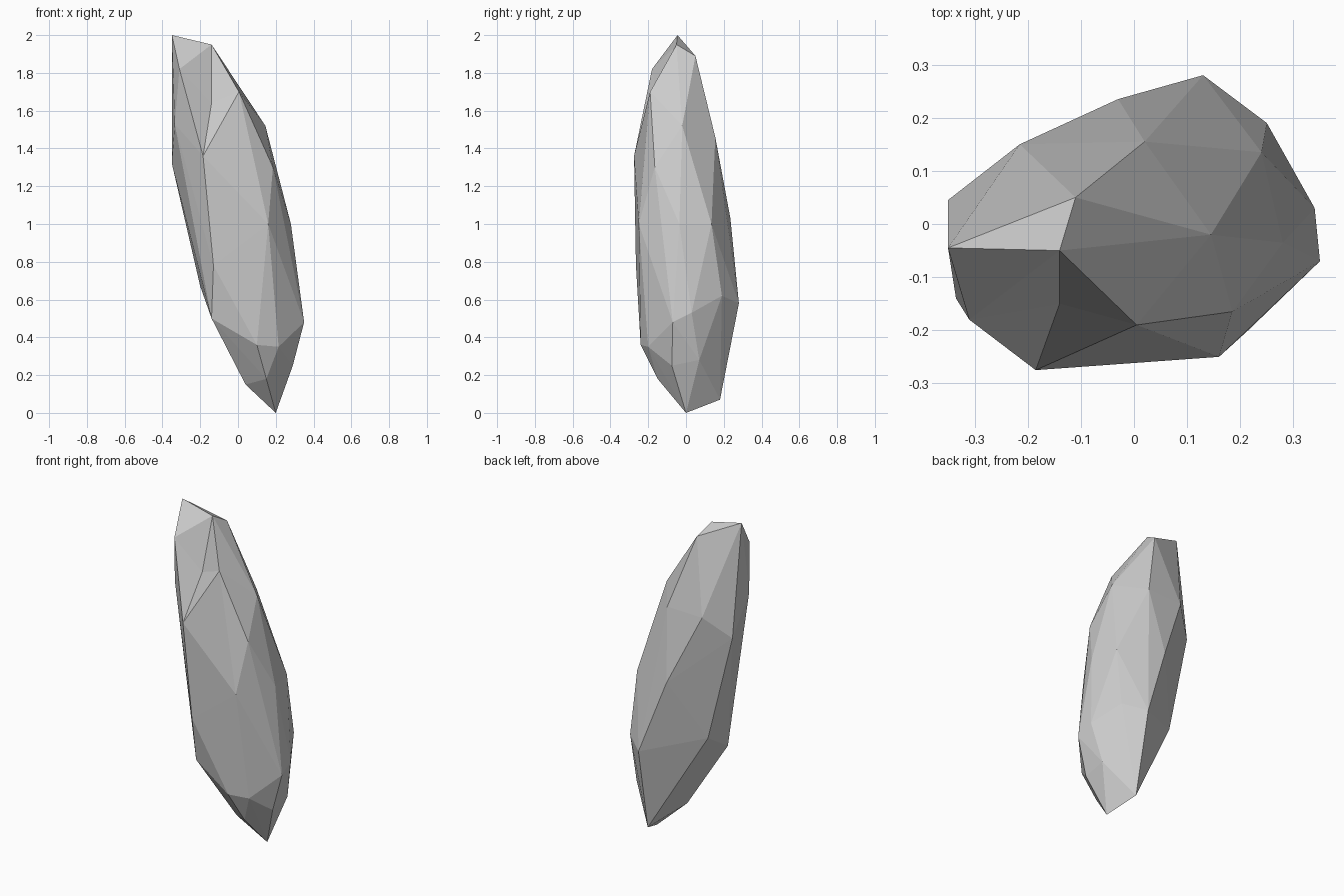
import bpy, bmesh

if "Cube" in bpy.data.objects:
    bpy.data.objects.remove(bpy.data.objects["Cube"])

# Corner points of the rock shard, from top to bottom
TIP = [(-.35, -.045, 2), (-.14, -.05, 1.95), (-.11, .05, 1.89), (-.31, -.18, 1.82), (.005, -.19, 1.7)]
UPPER = [(.145, -.02, 1.52), (-.335, -.14, 1.53), (-.215, .15, 1.45), (.02, .155, 1.46),
         (-.185, -.275, 1.36), (-.35, .045, 1.32), (.185, -.165, 1.3), (-.07, -.262, 1.24)]
MIDDLE = [(.16, -.25, 1), (.28, -.035, 1), (.24, .135, 1), (-.03, .235, 1.03), (-.13, -.265, .78)]
LOWER = [(-.2, .07, .67), (.25, .19, .62), (.13, .28, .58), (.05, .2, .57), (.34, .03, .53),
         (-.14, -.21, .5), (.35, -.07, .48), (.1, -.24, .36), (.215, -.2, .35)]
BASE = [(.29, .07, .28), (.29, -.075, .25), (.15, -.15, .18), (.04, -.07, .15),
        (.136, .18, .07), (.2, 0, 0)]

# Faceted shell around the points
bm = bmesh.new()
verts = {p: bm.verts.new(p) for p in TIP + UPPER + MIDDLE + LOWER + BASE}
bmesh.ops.convex_hull(bm, input=bm.verts[:])

# Chipped notch below the tip: open the facets inside its rim, fan them to a deeper point
rim = {verts[p] for p in (TIP[1], TIP[3], TIP[4], UPPER[4], UPPER[7])}
chip = [f for f in bm.faces if set(f.verts) <= rim]
if chip:
    bmesh.ops.delete(bm, geom=chip, context='FACES_ONLY')
    deep = bm.verts.new((-.14, -.15, 1.64))
    for e in [e for e in bm.edges if len(e.link_faces) == 1]:
        bm.faces.new((e.verts[0], e.verts[1], deep))
    bmesh.ops.delete(bm, geom=[e for e in bm.edges if not e.link_faces], context='EDGES')
bmesh.ops.delete(bm, geom=[v for v in bm.verts if not v.link_faces], context='VERTS')
bmesh.ops.recalc_face_normals(bm, faces=bm.faces[:])

mesh = bpy.data.meshes.new("rock_shard")
bm.to_mesh(mesh)
bm.free()
rock = bpy.data.objects.new("rock_shard", mesh)
bpy.context.collection.objects.link(rock)
